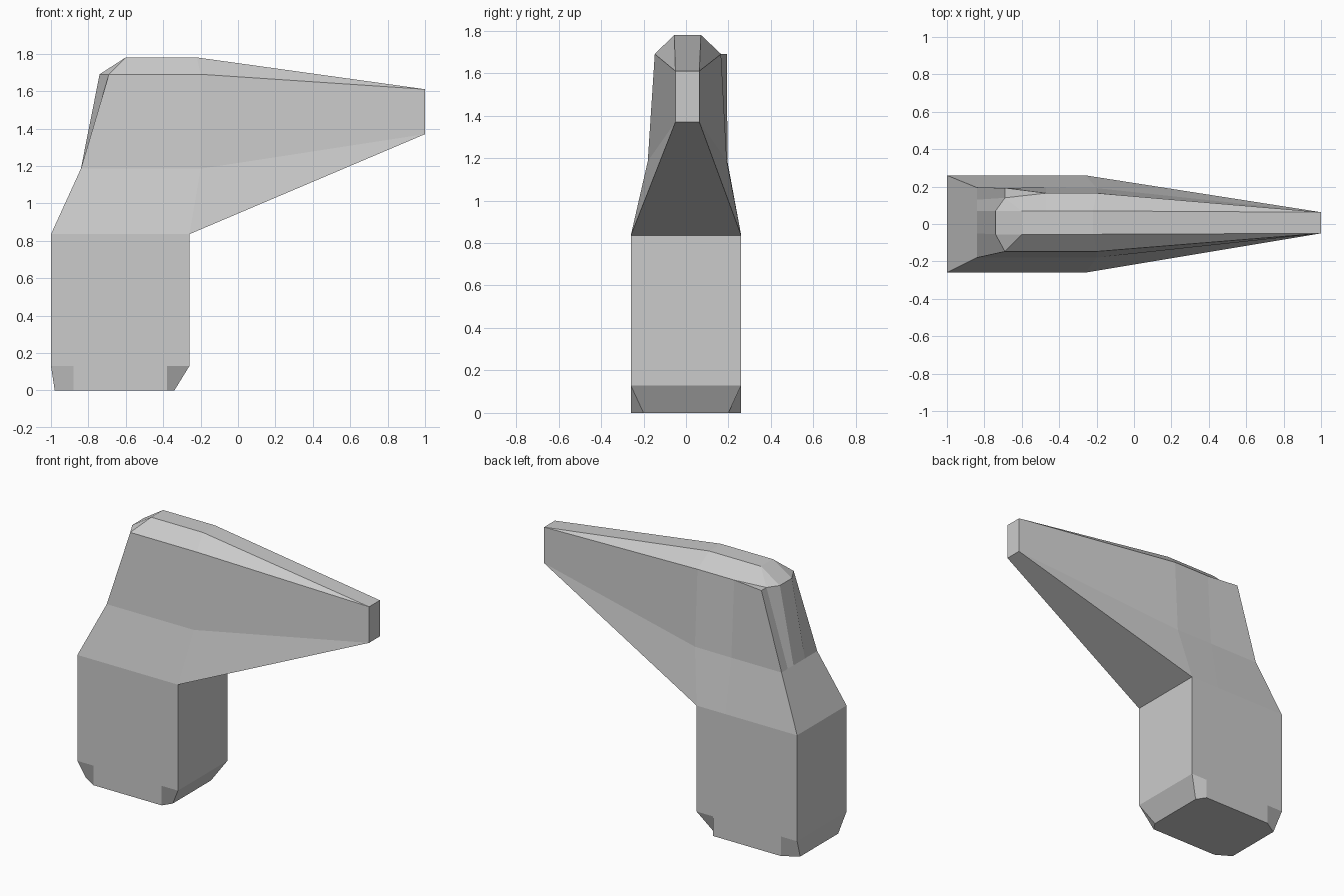
import bpy, bmesh

if "Cube" in bpy.data.objects:
    bpy.data.objects.remove(bpy.data.objects["Cube"])


def loft(name, rings, caps):
    """Join matching rings of points; coinciding points collapse to triangles."""
    bm = bmesh.new()
    verts = {}

    def add_face(points):
        face = []
        for p in points:
            key = tuple(round(c, 4) for c in p)
            if key not in verts:
                verts[key] = bm.verts.new(key)
            if verts[key] not in face:
                face.append(verts[key])
        if len(face) > 2 and not bm.faces.get(face):
            bm.faces.new(face)

    for low, high in zip(rings, rings[1:]):
        n = len(low)
        for i in range(n):
            j = (i + 1) % n
            add_face([low[i], low[j], high[j], high[i]])
    for cap in caps:
        add_face(cap)
    bmesh.ops.recalc_face_normals(bm, faces=bm.faces[:])
    mesh = bpy.data.meshes.new(name)
    bm.to_mesh(mesh)
    bm.free()
    obj = bpy.data.objects.new(name, mesh)
    bpy.context.collection.objects.link(obj)
    return obj


def level(z, points):
    """Give plan points a height, leaving full 3D points alone."""
    return [p if len(p) == 3 else (*p, z) for p in points]


# Lower block: half outlines mirrored in y, with sloped ends and cut corners
def mirrored(half):
    return half + [(x, -y) for x, y in reversed(half)]


wall = mirrored([(-1, -.26), (-.88, -.26), (-.38, -.26), (-.26, -.26)])
foot = level(0, mirrored([(-.98, -.2), (-.88, -.26), (-.38, -.26), (-.34, -.2)]))
loft("lower_block", [foot, level(.13, wall), level(.835, wall)], [foot])

# Upper head: shoulder, flank and bevelled crown, all tapering to a small nose
nose_low = [(1, -.05, 1.37), (1, .063, 1.37)]
nose_high = [(1, -.05, 1.61), (1, .063, 1.61)]

base = level(.835, [(-1, -.26), (-.26, -.26), (-.26, -.26), (-.26, .26), (-.26, .26),
                    (-.47, .26), (-1, .26), (-1, .14), (-1, .07), (-1, -.05)])
shoulder = level(1.185, [(-.84, -.18), (-.2, -.18), *nose_low, (-.2, .192),
                         (-.47, .195), (-.84, .195), (-.84, .13), (-.84, .07), (-.84, -.05)])
rim = level(1.69, [(-.69, -.147), (-.2, -.147), *nose_high, (-.2, .165),
                   (-.47, .165), (-.69, .193), (-.69, .14), (-.74, .07), (-.74, -.055)])
# The rear corner forms a little flat ledge before the bevel begins
ledge = rim[:6] + [rim[7]] + rim[7:]
crown = level(1.78, [(-.6, -.055), (-.22, -.055), *nose_high, (-.22, .07),
                     (-.47, .07), (-.6, .07), (-.6, .07), (-.6, .07), (-.6, -.055)])
loft("upper_head", [base, shoulder, rim, ledge, crown],
     [crown[1:5], [crown[i] for i in (0, 1, 4, 5, 6)]])
